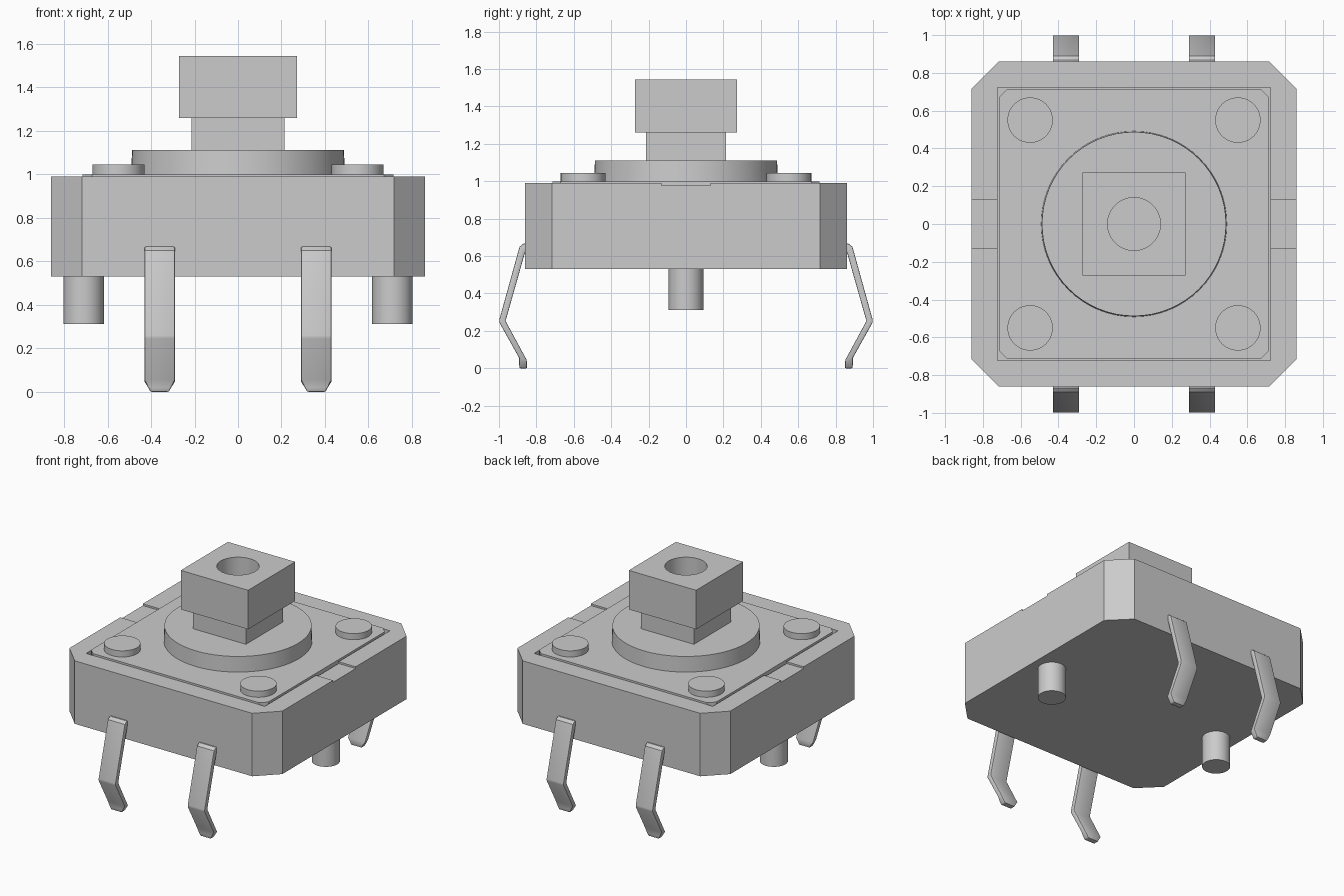
import bpy, bmesh
from mathutils import Matrix

if "Cube" in bpy.data.objects:
    bpy.data.objects.remove(bpy.data.objects["Cube"], do_unlink=True)

grey = bpy.data.materials.new("plain_grey")
grey.use_nodes = True
colour = (0.6, 0.6, 0.6, 1)
grey.diffuse_color = colour
grey.node_tree.nodes["Principled BSDF"].inputs["Base Color"].default_value = colour


def finish(name, bm):
    bmesh.ops.recalc_face_normals(bm, faces=bm.faces)
    mesh = bpy.data.meshes.new(name)
    bm.to_mesh(mesh)
    bm.free()
    mesh.materials.append(grey)
    obj = bpy.data.objects.new(name, mesh)
    bpy.context.collection.objects.link(obj)
    return obj


def activate(obj):
    bpy.ops.object.select_all(action='DESELECT')
    obj.select_set(True)
    bpy.context.view_layer.objects.active = obj


def smooth(obj):
    activate(obj)
    bpy.ops.object.shade_smooth_by_angle(angle=0.6)


def box(name, x, y, z0, z1, cx=0):
    """Box with half sizes x and y, between two heights."""
    bm = bmesh.new()
    bmesh.ops.create_cube(bm, size=1, matrix=Matrix.Translation((cx, 0, (z0 + z1) / 2))
                          @ Matrix.Diagonal((2 * x, 2 * y, z1 - z0, 1)))
    return finish(name, bm)


def cylinder(name, r, z0, z1, x=0, y=0, top=None):
    bm = bmesh.new()
    bmesh.ops.create_cone(bm, cap_ends=True, segments=64, radius1=r, radius2=top or r,
                          depth=z1 - z0, matrix=Matrix.Translation((x, y, (z0 + z1) / 2)))
    obj = finish(name, bm)
    smooth(obj)
    return obj


def octagon(name, half, flat, z0, z1):
    """Square slab with cut corners."""
    quarter = [(half, -flat), (half, flat)]
    points = []
    for i in range(4):
        points += quarter
        quarter = [(-y, x) for x, y in quarter]
    bm = bmesh.new()
    face = bm.faces.new([bm.verts.new((x, y, z0)) for x, y in points])
    side = bmesh.ops.extrude_face_region(bm, geom=[face])["geom"]
    bmesh.ops.translate(bm, vec=(0, 0, z1 - z0),
                        verts=[v for v in side if isinstance(v, bmesh.types.BMVert)])
    return finish(name, bm)


def cut(obj, cutter):
    mod = obj.modifiers.new("cut", 'BOOLEAN')
    mod.operation = 'DIFFERENCE'
    mod.solver = 'EXACT'
    mod.object = cutter
    activate(obj)
    bpy.ops.object.modifier_apply(modifier=mod.name)
    bpy.data.objects.remove(cutter, do_unlink=True)


# Housing with a square recess and a shallow notch on each side
housing = octagon("housing", 0.86, 0.717, 0.53, 0.99)
cut(housing, box("recess_cutter", 0.722, 0.722, 0.93, 1.1))
for s in (-1, 1):
    cut(housing, box("notch_cutter", 0.1, 0.13, 0.977, 1.1, s * 0.81))

# Cover plate, rivets and collar
octagon("cover_plate", 0.715, 0.672, 0.92, 1.0)
for x in (-0.55, 0.55):
    for y in (-0.55, 0.55):
        cylinder("rivet", 0.12, 0.99, 1.045, x, y)
cylinder("collar", 0.492, 0.99, 1.112, top=0.487)

# Plunger stem and bored cap
box("plunger_stem", 0.213, 0.213, 1.1, 1.262)
cap = box("plunger_cap", 0.272, 0.272, 1.26, 1.545)
cut(cap, cylinder("bore_cutter", 0.14, 1.29, 1.7))
smooth(cap)

# Locating pegs
for x in (-0.71, 0.71):
    cylinder("locating_peg", 0.093, 0.312, 0.54, x)

# Bent legs: outer and inner points (y, z) and half width down the strip
strip = [((0.84, 0.667), (0.84, 0.63), 0.07),
         ((0.868, 0.667), (0.858, 0.63), 0.07),
         ((0.89, 0.65), (0.862, 0.615), 0.07),
         ((0.998, 0.26), (0.962, 0.262), 0.07),
         ((0.998, 0.245), (0.962, 0.248), 0.07),
         ((0.892, 0.055), (0.852, 0.045), 0.07),
         ((0.892, 0.02), (0.85, 0.02), 0.053),
         ((0.89, 0), (0.85, 0), 0.042)]


def leg(name, cx, side):
    bm = bmesh.new()
    rings = []
    for (yo, zo), (yi, zi), w in strip:
        corners = [(-w, yo, zo), (w, yo, zo), (w, yi, zi), (-w, yi, zi)]
        rings.append([bm.verts.new((cx + x, side * y, z)) for x, y, z in corners])
    for a, b in zip(rings, rings[1:]):
        for i in range(4):
            j = (i + 1) % 4
            bm.faces.new((a[i], a[j], b[j], b[i]))
    bm.faces.new(rings[0])
    bm.faces.new(rings[-1])
    obj = finish(name, bm)
    bevel = obj.modifiers.new("soft_edges", 'BEVEL')
    bevel.width = 0.006
    bevel.segments = 2
    bevel.angle_limit = 0.9
    activate(obj)
    bpy.ops.object.modifier_apply(modifier=bevel.name)
    smooth(obj)


for side, label in ((-1, "front_leg"), (1, "back_leg")):
    for x in (-0.36, 0.36):
        leg(label, x, side)
